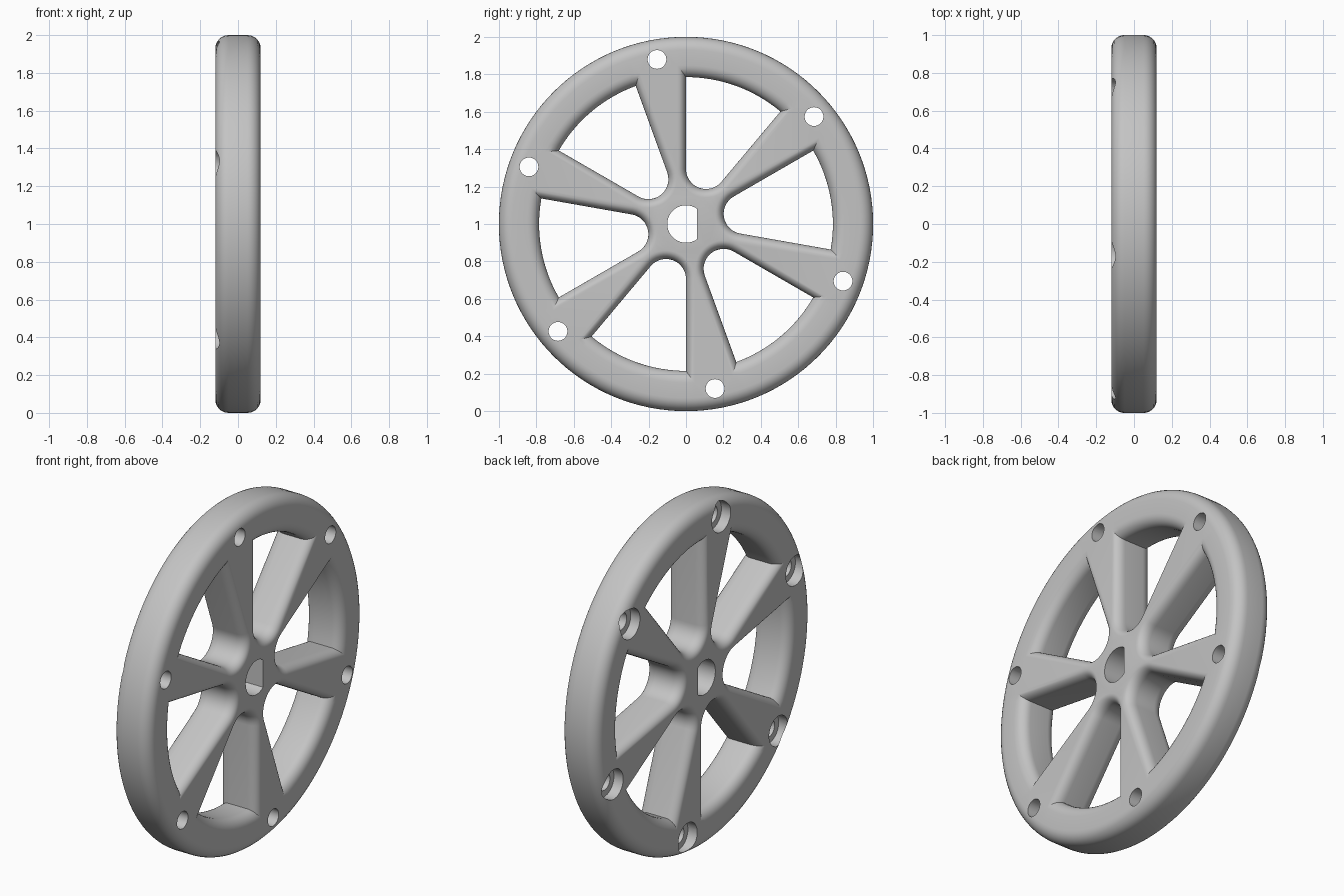
import bpy
import bmesh
from math import sin, cos, asin, pi, radians

cube = bpy.data.objects.get("Cube")
if cube:
    bpy.data.objects.remove(cube, do_unlink=True)

HALF = 0.12            # half the wheel width
SPOKES = 6
STEP = 2 * pi / SPOKES
WIN = radians(20)      # half angle of each opening
INNER = 0.785          # inner rim radius
HUB_R = 0.107          # fillet of the opening at the hub
STEPS = 7              # segments in each rounded edge

grey = bpy.data.materials.new("plain_grey")
grey.use_nodes = True
grey.diffuse_color = (0.55, 0.55, 0.55, 1)
grey.node_tree.nodes["Principled BSDF"].inputs["Base Color"].default_value = (0.55, 0.55, 0.55, 1)


def polar(r, a):
    return r * cos(a), r * sin(a)


def rim_outline(d, n=128):
    """Outer circle, drawn in by d."""
    return [polar(1 - d, 2 * pi * i / n) for i in range(n)]


def window_outline(d, mid, n=16):
    """Opening between two spokes, grown by d into the material."""
    rho = INNER + d * 1.4
    end = WIN + asin(d / rho)
    pts = [polar(rho, -end + 2 * end * i / n) for i in range(n + 1)]
    for i in range(n + 1):
        a = pi / 2 + WIN + (pi - 2 * WIN) * i / n
        x, y = polar(HUB_R + d, a)
        pts.append((x + HUB_R / sin(WIN), y))
    return [(x * cos(mid) - y * sin(mid), x * sin(mid) + y * cos(mid)) for x, y in pts]


def rounded_wall(bm, outline, inset, depth):
    """Wall with rounded edges; returns the edge loops on both faces."""
    quarter = [(inset * (1 - cos(t)), HALF - depth + depth * sin(t))
               for t in (i * pi / 2 / STEPS for i in range(STEPS + 1))]
    levels = [(d, -x) for d, x in reversed(quarter)] + quarter
    rings = [[bm.verts.new((x, a, b + 1)) for a, b in outline(d)] for d, x in levels]
    for low, high in zip(rings, rings[1:]):
        for i in range(len(low)):
            j = (i + 1) % len(low)
            bm.faces.new((low[i], low[j], high[j], high[i]))
    return [[bm.edges.get((r[i - 1], r[i])) for i in range(len(r))] for r in (rings[0], rings[-1])]


# Wheel body: rim, spokes and hub in one piece
bm = bmesh.new()
loops = [rounded_wall(bm, rim_outline, 0.07, 0.07)]
for k in range(SPOKES):
    mid = radians(10) + k * STEP
    loops.append(rounded_wall(bm, lambda d: window_outline(d, mid), 0.045, 0.06))
for side, nx in ((0, -1), (1, 1)):
    edges = [e for pair in loops for e in pair[side]]
    bmesh.ops.triangle_fill(bm, use_beauty=True, edges=edges, normal=(nx, 0, 0))
bmesh.ops.recalc_face_normals(bm, faces=bm.faces)
mesh = bpy.data.meshes.new("wheel")
bm.to_mesh(mesh)
bm.free()
mesh.materials.append(grey)
wheel = bpy.data.objects.new("wheel", mesh)
bpy.context.collection.objects.link(wheel)


def cut(name, outline, x0, x1):
    """Cut a straight prism with the given outline out of the wheel."""
    cb = bmesh.new()
    a = [cb.verts.new((x0, y, z + 1)) for y, z in outline]
    b = [cb.verts.new((x1, y, z + 1)) for y, z in outline]
    cb.faces.new(a)
    cb.faces.new(b)
    for i in range(len(a)):
        cb.faces.new((a[i - 1], a[i], b[i], b[i - 1]))
    bmesh.ops.recalc_face_normals(cb, faces=cb.faces)
    me = bpy.data.meshes.new(name)
    cb.to_mesh(me)
    cb.free()
    me.materials.append(grey)
    cutter = bpy.data.objects.new(name, me)
    bpy.context.collection.objects.link(cutter)
    cutter.hide_render = True
    mod = wheel.modifiers.new(name, "BOOLEAN")
    mod.operation = "DIFFERENCE"
    mod.solver = "EXACT"
    mod.object = cutter
    return cutter


def circle(r, centre=(0, 0), n=40):
    return [(centre[0] + r * cos(2 * pi * i / n), centre[1] + r * sin(2 * pi * i / n)) for i in range(n)]


# D-shaped axle hole
flat = asin(0.8)
arc = [polar(0.1, flat + (2 * pi - 2 * flat) * i / 40) for i in range(41)]
cutters = [cut("axle_cutter", arc, -0.3, 0.3)]

# Bolt holes with a counterbore on one face
for k in range(SPOKES):
    centre = polar(0.893, radians(40) + k * STEP)
    cutters.append(cut("bolt_cutter", circle(0.05, centre), -0.3, 0.3))
    cutters.append(cut("counterbore_cutter", circle(0.087, centre), -0.3, -HALF + 0.06))

# Bake the cuts and remove the cutters
deps = bpy.context.evaluated_depsgraph_get()
baked = bpy.data.meshes.new_from_object(wheel.evaluated_get(deps))
wheel.modifiers.clear()
wheel.data = baked
for c in cutters:
    bpy.data.objects.remove(c, do_unlink=True)

bpy.ops.object.select_all(action="DESELECT")
wheel.select_set(True)
bpy.context.view_layer.objects.active = wheel
bpy.ops.object.shade_smooth_by_angle(angle=radians(30))
